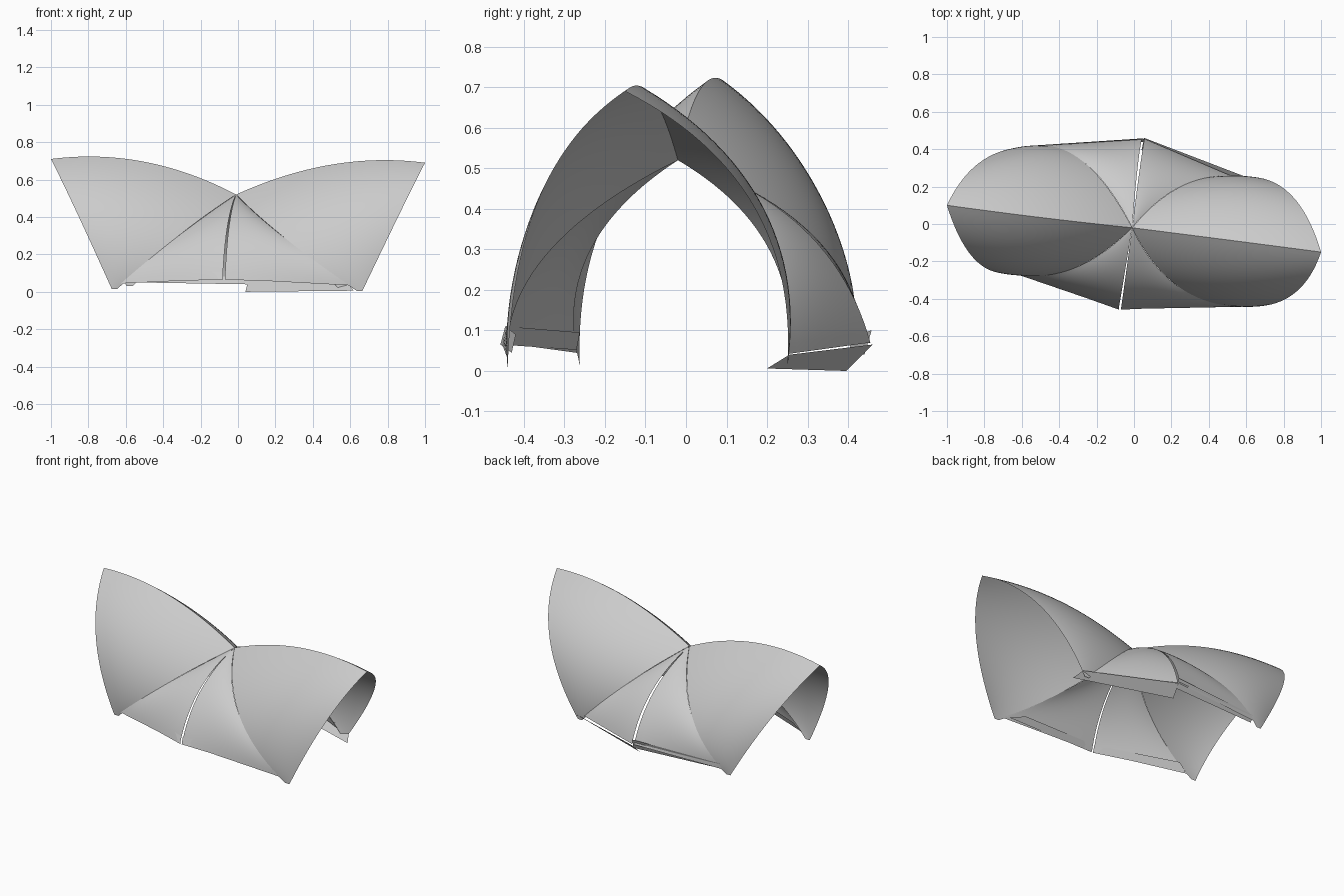
import bpy, bmesh
from mathutils import Vector as V

if "Cube" in bpy.data.objects:
    bpy.data.objects.remove(bpy.data.objects["Cube"])

HUB = V((-.01, -.02, .52))


def arc(p0, pm, p1, t):
    # smooth curve through three points
    return p0 * (1 - t) * (1 - 2 * t) + pm * 4 * t * (1 - t) + p1 * t * (2 * t - 1)


def surface(name, fn, nu, nv):
    bm = bmesh.new()
    g = [[bm.verts.new(fn(i / nu, j / nv)) for j in range(nv + 1)] for i in range(nu + 1)]
    for i in range(nu):
        for j in range(nv):
            bm.faces.new((g[i][j], g[i + 1][j], g[i + 1][j + 1], g[i][j + 1]))
    bmesh.ops.remove_doubles(bm, verts=bm.verts, dist=1e-5)
    bmesh.ops.recalc_face_normals(bm, faces=bm.faces)
    # point normals away from the inside of the vault
    if sum((f.normal.dot(f.calc_center_median() - V((0, 0, .1))) for f in bm.faces)) < 0:
        bmesh.ops.reverse_faces(bm, faces=bm.faces)
    me = bpy.data.meshes.new(name)
    bm.to_mesh(me)
    bm.free()
    ob = bpy.data.objects.new(name, me)
    bpy.context.collection.objects.link(ob)
    for p in me.polygons:
        p.use_smooth = True
    return ob


def half_shell(name, ridge_mid, tip, rear_mid, mouth_mid, foot):
    # ribs fan from the ridge down to a single foot
    rm, tp, m0, m1, ft = map(V, (ridge_mid, tip, rear_mid, mouth_mid, foot))
    side = 1 if ft.y > 0 else -1

    def fn(u, v):
        mid = m0.lerp(m1, u) + V((0, .012 * side, .035)) * 4 * u * (1 - u)
        return arc(arc(HUB, rm, tp, u), mid, ft + V(((tp.x - HUB.x) * .03 * (u - .5), 0, 0)), v)
    surface(name, fn, 28, 28)


def side_shell(name, rear_mid, foot, seam_mid, seam_end):
    # infill between a main shell's rear edge and the centre seam
    m0, ft, sm, se = map(V, (rear_mid, foot, seam_mid, seam_end))
    out = V((0, .015 if ft.y > 0 else -.015, .01))

    def fn(u, v):
        a = arc(HUB, m0, ft, u * .95)
        b = arc(HUB, sm, se, u)
        return a.lerp(b, v) + out * 4 * v * (1 - v) * u * (1 - u) * 2
    surface(name, fn, 24, 10)


def strip(name, a, b, c, d):
    a, b, c, d = map(V, (a, b, c, d))
    surface(name, lambda u, v: a.lerp(b, u).lerp(d.lerp(c, u), v), 1, 1)


L_RIDGE, L_TIP = (-.5, .035, .695), (-1, .1, .71)
R_RIDGE, R_TIP = (.5, -.085, .68), (1, -.15, .69)

# name: ridge mid, tip, rear edge mid, mouth mid, foot, seam mid, seam end
QUARTERS = {
    "left_front": (L_RIDGE, L_TIP, (-.33, -.24, .29), (-.86, -.18, .42), (-.66, -.262, .015),
                   (-.056, -.30, .35), (-.082, -.455, .07)),
    "left_back": (L_RIDGE, L_TIP, (-.28, .34, .29), (-.83, .325, .43), (-.58, .41, .03),
                  (.018, .29, .35), (.042, .455, .07)),
    "right_front": (R_RIDGE, R_TIP, (.26, -.35, .28), (.87, -.36, .43), (.65, -.44, .005),
                    (-.048, -.30, .35), (-.07, -.455, .07)),
    "right_back": (R_RIDGE, R_TIP, (.26, .205, .30), (.83, .165, .41), (.56, .25, .01),
                   (.03, .29, .35), (.056, .455, .07)),
}
for key, (rm, tp, m0, m1, ft, sm, se) in QUARTERS.items():
    half_shell(key + "_shell", rm, tp, m0, m1, ft)
    side_shell(key + "_side_shell", m0, ft, sm, se)

# sill strips along the lower edges of the side shells
strip("left_front_sill", (-.08, -.458, .065), (-.61, -.27, .052), (-.56, -.262, .095), (-.08, -.446, .11))
strip("right_front_sill", (-.07, -.458, .065), (.56, -.43, .045), (.45, -.42, .09), (-.07, -.446, .11))
strip("left_back_sill", (.06, .44, .04), (-.53, .40, .05), (-.53, .42, .09), (.05, .458, .10))
strip("right_back_sill", (.04, .395, 0), (.62, .20, .006), (.59, .255, .04), (.055, .46, .065))
